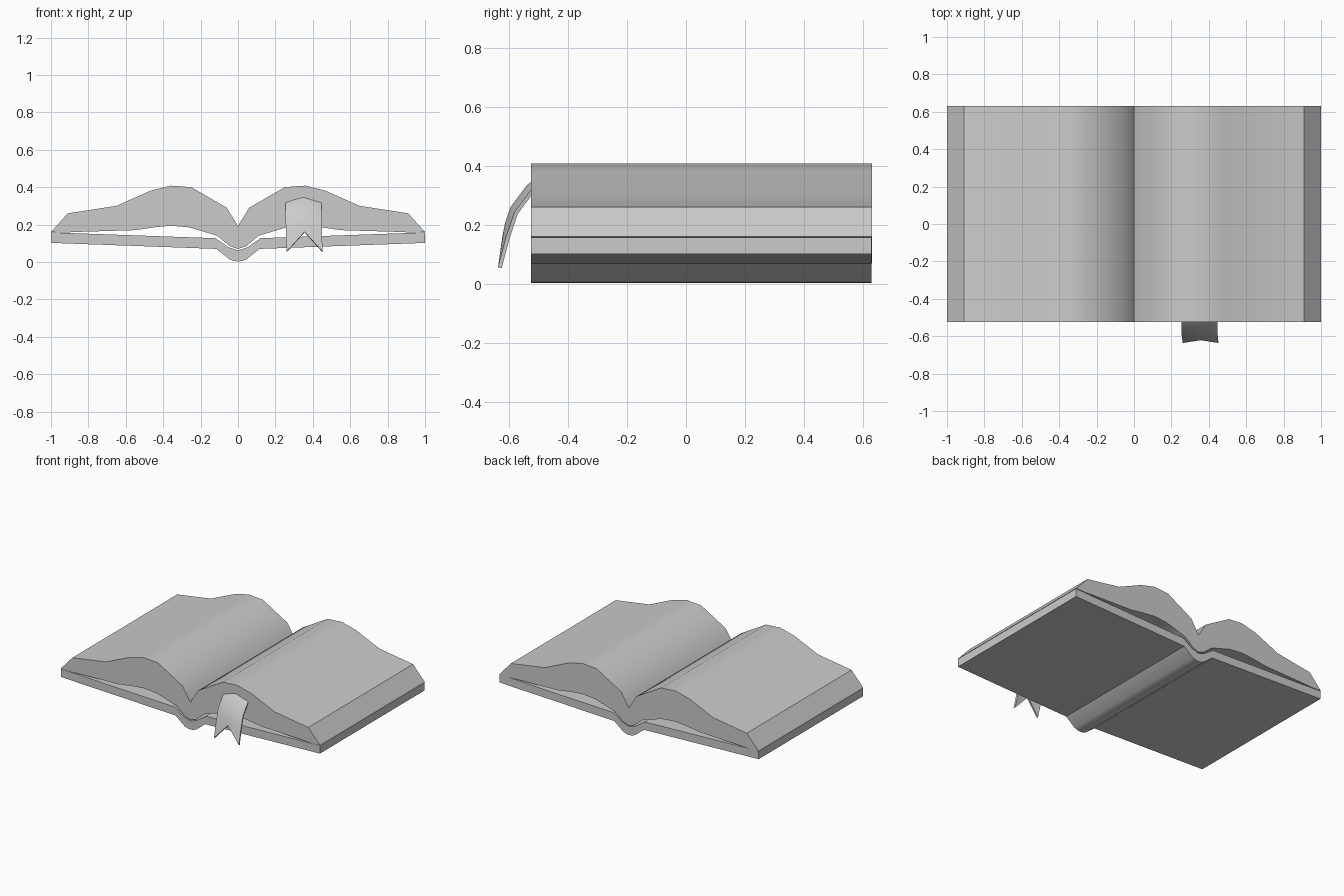
import bpy, bmesh, math

if "Cube" in bpy.data.objects:
    bpy.data.objects.remove(bpy.data.objects["Cube"])


def finish(name, bm):
    bmesh.ops.recalc_face_normals(bm, faces=bm.faces)
    mesh = bpy.data.meshes.new(name)
    bm.to_mesh(mesh)
    bm.free()
    obj = bpy.data.objects.new(name, mesh)
    bpy.context.collection.objects.link(obj)
    bpy.ops.object.select_all(action='DESELECT')
    obj.select_set(True)
    bpy.context.view_layer.objects.active = obj
    return obj


def smooth():
    bpy.ops.object.shade_smooth_by_angle(angle=math.radians(30))


def mirrored(half):
    """Mirror an open polyline that starts at x = 0."""
    return [(-x, z) for x, z in reversed(half[1:])] + half


def book_slab(name, upper, lower, y0, y1):
    """Extrude the outline between two mirrored profiles along y."""
    outline = mirrored(upper) + list(reversed(mirrored(lower)))
    outline = [p for i, p in enumerate(outline) if p != outline[i - 1]]
    bm = bmesh.new()
    face = bm.faces.new([bm.verts.new((x, y0, z)) for x, z in outline])
    out = bmesh.ops.extrude_face_region(bm, geom=[face])
    verts = [v for v in out['geom'] if isinstance(v, bmesh.types.BMVert)]
    bmesh.ops.translate(bm, verts=verts, vec=(0, y1 - y0, 0))
    finish(name, bm)
    smooth()


# Cover with rounded spine
book_slab("cover",
          [(0, 0.062), (0.05, 0.078), (0.12, 0.127), (1.0, 0.158)],
          [(0, 0.003), (0.02, 0.005), (0.045, 0.014), (0.115, 0.07), (1.0, 0.102)],
          -0.525, 0.627)

# Page block, arched either side of the gutter
book_slab("pages",
          [(0, 0.192), (0.06, 0.29), (0.25, 0.40), (0.36, 0.408), (0.47, 0.38),
           (0.65, 0.30), (0.91, 0.26), (1.0, 0.16)],
          [(0, 0.07), (0.045, 0.085), (0.11, 0.14), (0.26, 0.185), (0.36, 0.194),
           (0.45, 0.185), (0.55, 0.17), (0.82, 0.162), (0.94, 0.157), (1.0, 0.16)],
          -0.525, 0.63)

# Ribbon bookmark: (edge y, edge z, middle y, middle z, x shift) down to a notched end
rows = [(-0.505, 0.33, -0.505, 0.355, 0), (-0.527, 0.305, -0.535, 0.328, 0),
        (-0.575, 0.24, -0.588, 0.258, 0), (-0.605, 0.15, -0.606, 0.205, 0.003),
        (-0.63, 0.055, -0.615, 0.16, 0.006)]
bm = bmesh.new()
grid = [[bm.verts.new((0.35 + s + dx, my if dx == 0 else ey, mz if dx == 0 else ez))
         for dx in (-0.095, 0, 0.095)] for ey, ez, my, mz, s in rows]
for a, b in zip(grid, grid[1:]):
    for i in range(2):
        bm.faces.new((a[i], a[i + 1], b[i + 1], b[i]))
ribbon = finish("ribbon", bm)
solid = ribbon.modifiers.new("thickness", 'SOLIDIFY')
solid.thickness = 0.013
solid.offset = 0
bpy.ops.object.modifier_apply(modifier=solid.name)
smooth()
